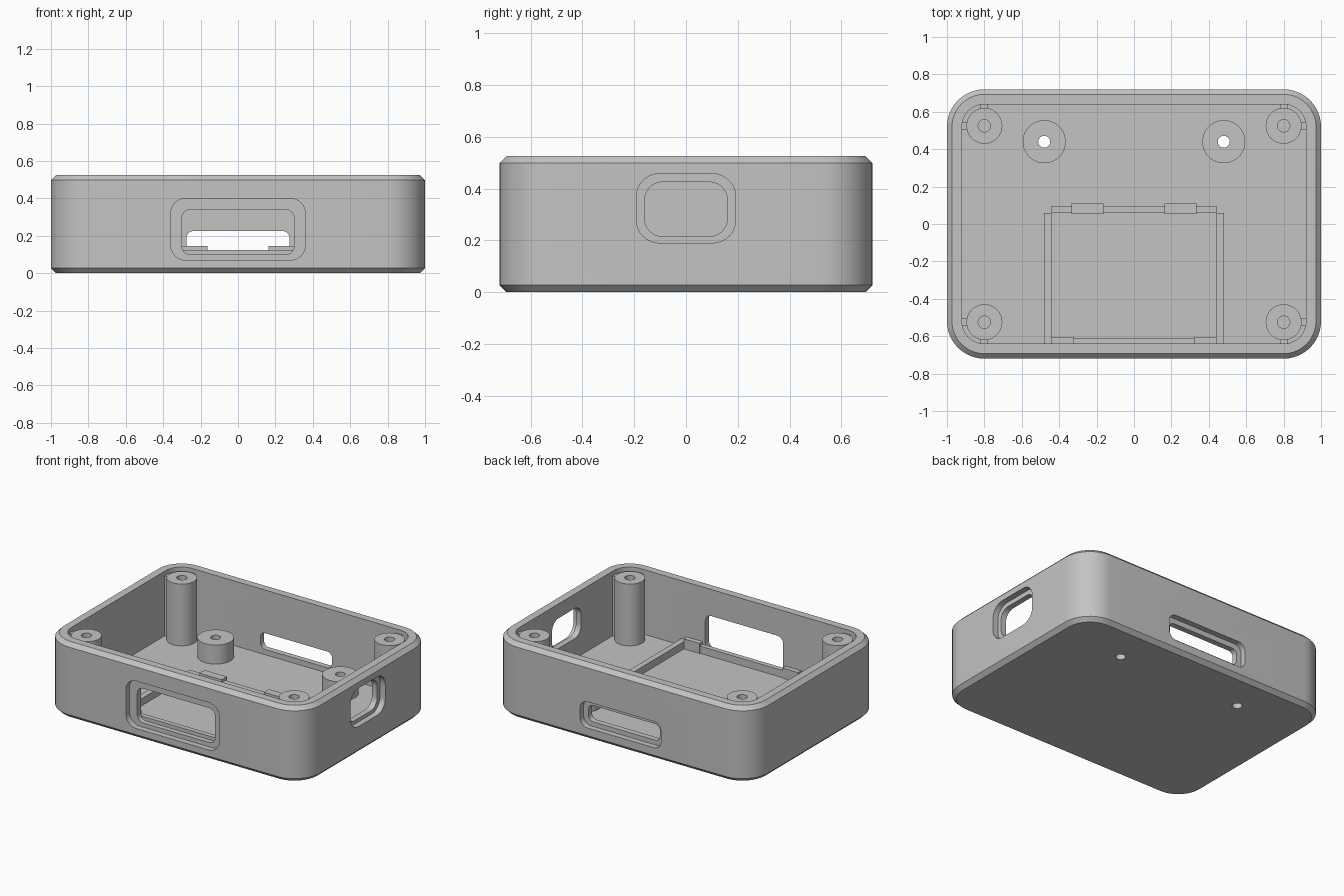
import bpy
import bmesh
from math import sin, cos, pi
from mathutils import Matrix

cube = bpy.data.objects.get("Cube")
if cube:
    bpy.data.objects.remove(cube, do_unlink=True)

grey = bpy.data.materials.new("plain_grey")
grey.use_nodes = True
grey.diffuse_color = (0.55, 0.55, 0.55, 1)
grey.node_tree.nodes["Principled BSDF"].inputs["Base Color"].default_value = grey.diffuse_color

FLOOR, TOP, HALF_X, HALF_Y, WALL = 0.075, 0.525, 1.0, 0.72, 0.08


def rounded(hx, hy, r, steps=12):
    """Outline of a rounded rectangle, counter-clockwise."""
    pts = []
    for k, (sx, sy) in enumerate([(1, 1), (-1, 1), (-1, -1), (1, -1)]):
        for i in range(steps + 1):
            a = (k + i / steps) * pi / 2
            pts.append((sx * (hx - r) + r * cos(a), sy * (hy - r) + r * sin(a)))
    return pts


def circle(r, n=40):
    return [(r * cos(2 * pi * i / n), r * sin(2 * pi * i / n)) for i in range(n)]


def loft(name, rings, matrix=Matrix(), closed=False):
    """Skin a stack of (outline, z) rings; cap the ends, or join last to first."""
    bm = bmesh.new()
    loops = [[bm.verts.new((x, y, z)) for x, y in pts] for pts, z in rings]
    pairs = list(zip(loops, loops[1:]))
    if closed:
        pairs.append((loops[-1], loops[0]))
    else:
        bm.faces.new(loops[0][::-1])
        bm.faces.new(loops[-1])
    for a, b in pairs:
        n = len(a)
        for i in range(n):
            j = (i + 1) % n
            bm.faces.new((a[i], a[j], b[j], b[i]))
    bm.transform(matrix)
    bmesh.ops.recalc_face_normals(bm, faces=bm.faces)
    mesh = bpy.data.meshes.new(name)
    bm.to_mesh(mesh)
    bm.free()
    mesh.materials.append(grey)
    obj = bpy.data.objects.new(name, mesh)
    bpy.context.collection.objects.link(obj)
    return obj


def block(name, x0, x1, y0, y1, z0, z1):
    outline = [(x0, y0), (x1, y0), (x1, y1), (x0, y1)]
    return loft(name, [(outline, z0), (outline, z1)])


def smooth(obj):
    bpy.ops.object.select_all(action="DESELECT")
    obj.select_set(True)
    bpy.context.view_layer.objects.active = obj
    bpy.ops.object.shade_smooth_by_angle(angle=0.5)


def cut(target, cutter):
    mod = target.modifiers.new("cut", "BOOLEAN")
    mod.operation = "DIFFERENCE"
    mod.solver = "EXACT"
    mod.object = cutter
    bpy.context.view_layer.objects.active = target
    bpy.ops.object.modifier_apply(modifier=mod.name)
    bpy.data.objects.remove(cutter, do_unlink=True)


# Case shell with chamfered top and bottom edges
c = 0.027
wide = rounded(HALF_X, HALF_Y, 0.2)
narrow = rounded(HALF_X - c, HALF_Y - c, 0.2 - c)
case = loft("case_shell", [(narrow, 0), (wide, c), (wide, TOP - c), (narrow, TOP)])
inner = rounded(HALF_X - WALL, HALF_Y - WALL, 0.12)
cut(case, loft("cavity", [(inner, FLOOR), (inner, TOP + 0.1)]))


# Wall openings, each with a shallow outer recess
def opening(turn, dist, half_w, z0, z1, r, margin, margin_low):
    def cutter(hw, a, b, rad, near, far):
        pts = rounded(hw, (b - a) / 2, rad, 8)
        place = (Matrix.Rotation(turn, 4, "Z") @ Matrix.Translation((0, 0, (a + b) / 2))
                 @ Matrix.Rotation(pi / 2, 4, "X"))
        cut(case, loft("opening", [(pts, near), (pts, far)], place))
    cutter(half_w, z0, z1, r, dist - WALL - 0.02, dist + 0.05)
    cutter(half_w + margin, z0 - margin_low, z1 + margin, r + margin * 0.6,
           dist - 0.04, dist + 0.05)


opening(0, HALF_Y, 0.3, 0.10, 0.34, 0.045, 0.06, 0.03)        # front window
opening(pi / 2, HALF_X, 0.16, 0.215, 0.425, 0.07, 0.032, 0.025)  # right port
opening(pi, HALF_Y, 0.275, 0.112, 0.225, 0.035, 0.037, 0.032)   # back slot

# Screw holes through the floor
for sx in (-1, 1):
    at = Matrix.Translation((sx * 0.48, 0.44, 0))
    cut(case, loft("hole", [(circle(0.032), -0.1), (circle(0.032), 0.2)], at))
smooth(case)

# Standoffs with through holes
for side, sx in (("right", -1), ("left", 1)):
    rings = [(circle(0.032), FLOOR), (circle(0.115), FLOOR),
             (circle(0.115), 0.208), (circle(0.032), 0.208)]
    smooth(loft("standoff_" + side, rings, Matrix.Translation((sx * 0.48, 0.44, 0)), True))

# Corner screw posts with blind holes and short ribs to the walls
POST_TOP = 0.505
for end, sy in (("front", -1), ("back", 1)):
    for side, sx in (("right", -1), ("left", 1)):
        tag = end + "_" + side
        x, y = sx * 0.8, sy * 0.525
        rings = [(circle(0.096), FLOOR - 0.01), (circle(0.096), POST_TOP),
                 (circle(0.033), POST_TOP), (circle(0.033), 0.2)]
        smooth(loft("post_" + tag, rings, Matrix.Translation((x, y, 0))))
        ya, yb = sorted((sy * 0.6, sy * 0.65))
        block("rib_y_" + tag, x - 0.02, x + 0.02, ya, yb, FLOOR - 0.01, POST_TOP - 0.01)
        xa, xb = sorted((sx * 0.88, sx * 0.93))
        block("rib_x_" + tag, xa, xb, y - 0.02, y + 0.02, FLOOR - 0.01, POST_TOP - 0.01)

# Tray on the floor: rails, front ledge and retaining clips
RAIL, CLIP, BASE = 0.125, 0.145, FLOOR - 0.01
block("tray_rail_back", -0.44, 0.44, 0.06, 0.095, BASE, RAIL)
block("tray_ledge_front", -0.32, 0.32, -0.645, -0.61, BASE, RAIL)
for side, s in (("right", -1), ("left", 1)):
    xa, xb = sorted((s * 0.44, s * 0.48))
    block("tray_rail_" + side, xa, xb, -0.645, 0.06, BASE, RAIL)
    xa, xb = sorted((s * 0.32, s * 0.44))
    block("front_clip_" + side, xa, xb, -0.645, -0.605, BASE, CLIP)
    xa, xb = sorted((s * 0.163, s * 0.335))
    block("back_clip_" + side, xa, xb, 0.053, 0.11, BASE, CLIP)
